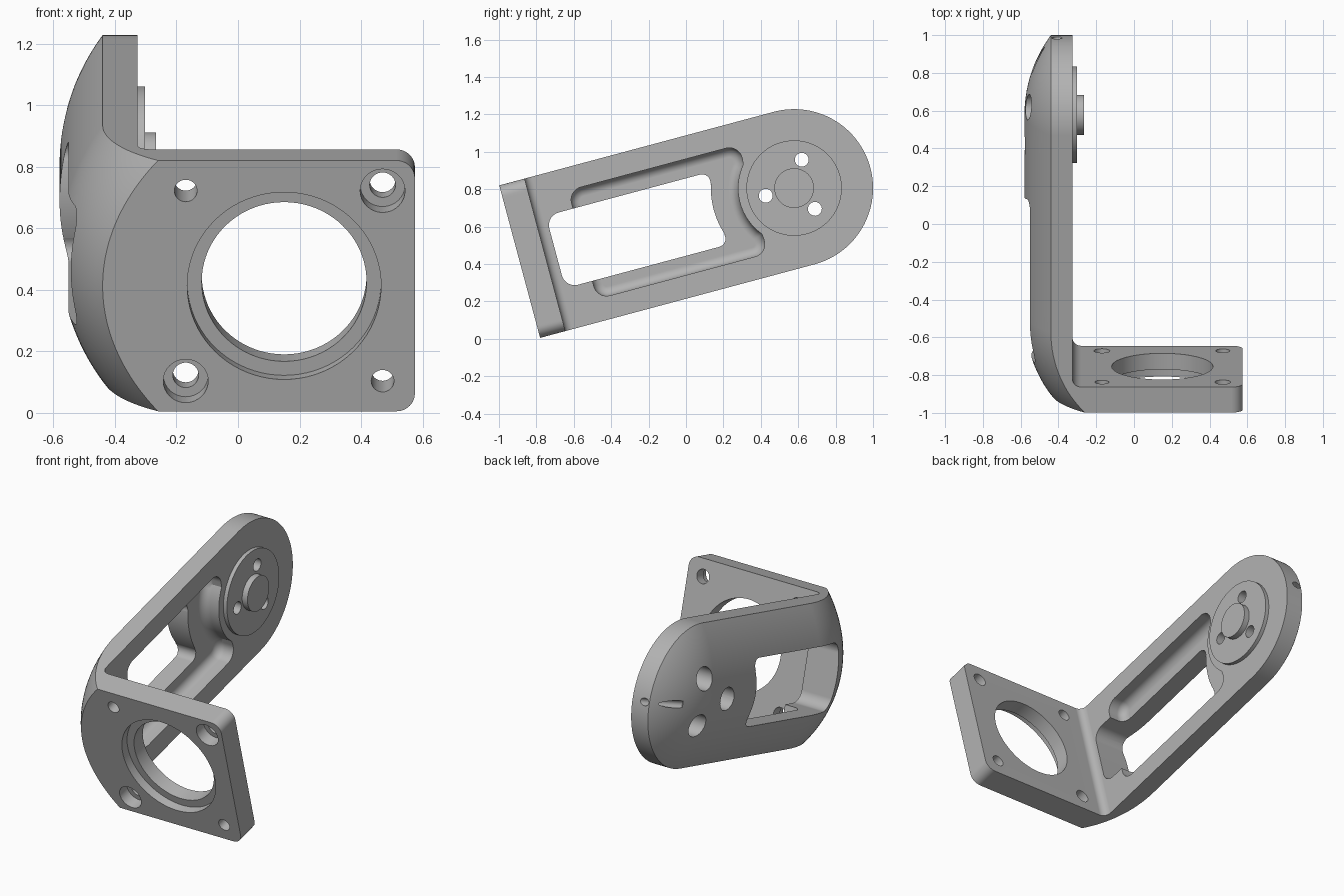
import bpy, bmesh, math
from mathutils import Matrix

if "Cube" in bpy.data.objects:
    bpy.data.objects.remove(bpy.data.objects["Cube"])

# Local frame: x across, y along the arm (0 = pivot), z over the arm width
R, FRONT, BACK, INNER, EDGE = 0.422, -1.519, -1.379, -0.326, 0.575

grey = bpy.data.materials.new("metal grey")
grey.diffuse_color = (0.45, 0.45, 0.45, 1)
grey.use_nodes = True
grey.node_tree.nodes["Principled BSDF"].inputs["Base Color"].default_value = grey.diffuse_color


def finish(bm, name):
    bmesh.ops.recalc_face_normals(bm, faces=bm.faces[:])
    me = bpy.data.meshes.new(name)
    bm.to_mesh(me)
    bm.free()
    ob = bpy.data.objects.new(name, me)
    bpy.context.collection.objects.link(ob)
    return ob


def rounded(pts, n=8):
    """Points (a, b, radius) -> outline with rounded corners."""
    out = []
    for i, (a, b, r) in enumerate(pts):
        if r == 0:
            out.append((a, b))
            continue
        p, q = pts[i - 1], pts[(i + 1) % len(pts)]
        d1, d2 = [((k[0] - a) / math.hypot(k[0] - a, k[1] - b),
                   (k[1] - b) / math.hypot(k[0] - a, k[1] - b)) for k in (p, q)]
        half = math.acos(d1[0] * d2[0] + d1[1] * d2[1]) / 2
        t = r / math.tan(half)
        bx, by = d1[0] + d2[0], d1[1] + d2[1]
        s = r / math.sin(half) / math.hypot(bx, by)
        cx, cy = a + bx * s, b + by * s
        a0 = math.atan2(b + d1[1] * t - cy, a + d1[0] * t - cx)
        a1 = math.atan2(b + d2[1] * t - cy, a + d2[0] * t - cx)
        da = (a1 - a0 + math.pi) % (2 * math.pi) - math.pi
        out += [(cx + r * math.cos(a0 + da * k / n), cy + r * math.sin(a0 + da * k / n))
                for k in range(n + 1)]
    return out


def circle(ca, cb, r, n=48):
    return [(ca + r * math.cos(2 * math.pi * k / n), cb + r * math.sin(2 * math.pi * k / n))
            for k in range(n)]


def prism(name, outline, axis, lo, hi, bevel=0):
    place = {'x': lambda a, b, h: (h, a, b), 'y': lambda a, b, h: (a, h, b),
             'z': lambda a, b, h: (a, b, h)}[axis]
    bm = bmesh.new()
    low = [bm.verts.new(place(a, b, lo)) for a, b in outline]
    top = [bm.verts.new(place(a, b, hi)) for a, b in outline]
    floor = bm.faces.new(low)
    bm.faces.new(top)
    for i in range(len(low)):
        bm.faces.new((low[i - 1], low[i], top[i], top[i - 1]))
    bmesh.ops.recalc_face_normals(bm, faces=bm.faces[:])
    if bevel:
        bmesh.ops.bevel(bm, geom=floor.edges[:], offset=bevel, segments=6, profile=0.5,
                        affect='EDGES', clamp_overlap=False)
    return finish(bm, name)


# Solid block: domed outer skin, rounded toward the front, extruded to the plate edge
def skin_x(u, v):
    x = -0.58 + 0.706 - math.sqrt(0.706 ** 2 - min(R, math.hypot(max(u, 0), v)) ** 2)
    s = max(0, (-1.08 - u) / (-1.08 - FRONT))
    return x + (0.14 + 0.04 * (v / R) ** 2) * (1 - math.sqrt(1 - (0.74 * s) ** 2)) / 0.3274


bm = bmesh.new()
cols = []
for j in range(65):
    phi = math.pi * (j / 64 - 0.5)
    v, tip = R * math.sin(phi), R * math.cos(phi)
    us = [FRONT + (-1.08 - FRONT) * k / 14 for k in range(14)]
    us += [-1.08 * (1 - k / 6) for k in range(6)]
    us += [tip * math.sin(math.pi / 2 * k / 16) for k in range(17)]
    cols.append([bm.verts.new((skin_x(u, v), u, v)) for u in us])
for c, d in zip(cols, cols[1:]):
    for k in range(len(c) - 1):
        bm.faces.new((c[k], c[k + 1], d[k + 1], d[k]))
bmesh.ops.remove_doubles(bm, verts=bm.verts[:], dist=1e-5)
ext = bmesh.ops.extrude_face_region(bm, geom=bm.faces[:])
for e in ext['geom']:
    if isinstance(e, bmesh.types.BMVert):
        over = min(0.06, max(0, abs(e.co.z) - (R - 0.06)))
        e.co.x = EDGE - 0.06 + math.sqrt(max(0, 0.06 ** 2 - over ** 2))
bracket = finish(bm, "angle_bracket")


def combine(tool, op='DIFFERENCE'):
    m = bracket.modifiers.new("cut", 'BOOLEAN')
    m.operation, m.object, m.solver = op, tool, 'EXACT'
    bpy.context.view_layer.objects.active = bracket
    bpy.ops.object.modifier_apply(modifier=m.name)
    bpy.data.objects.remove(tool)


# Space between arm and plate, with an inside fillet
combine(prism("inside_space", rounded([(INNER, BACK, 0.045), (1, BACK, 0), (1, 1, 0),
                                       (INNER, 1, 0)]), 'z', -1, 1))


# Arm pocket and through window, both ending in an arc around the pivot
def arc(r, half, n=16):
    return [(r * math.cos(a), r * math.sin(a), 0) for a in
            [math.pi + math.radians(half) * (1 - 2 * k / n) for k in range(n + 1)]]


pocket = [(-1.17, -0.3, 0.07), (-0.22, -0.3, 0.07)] + arc(0.3, 40) + \
         [(-0.22, 0.3, 0.07), (-1.17, 0.3, 0.07)]
window = [(-1.32, -0.2, 0.07), (-0.385, -0.2, 0.045)] + arc(0.445, 19) + \
         [(-0.385, 0.2, 0.045), (-1.32, 0.2, 0.07)]
combine(prism("pocket", rounded(pocket), 'x', -0.436, -0.2, 0.05))
combine(prism("window", rounded(window), 'x', -0.8, -0.2))

# Pivot disc and hub
combine(prism("pivot_disc", circle(0, 0, 0.255, 80), 'x', -0.35, -0.302), 'UNION')
combine(prism("pivot_hub", circle(0, 0, 0.106), 'x', -0.35, -0.266), 'UNION')

# Three counterbored pivot holes
for deg in (60, 180, 300):
    a, b = 0.157 * math.cos(math.radians(deg)), 0.157 * math.sin(math.radians(deg))
    combine(prism("pivot_hole", circle(a, b, 0.037, 32), 'x', -0.8, -0.2))
    combine(prism("pivot_counterbore", circle(a, b, 0.068, 32), 'x', -0.8, -0.42))

# Large stepped bore and corner screw holes in the plate
combine(prism("bore", circle(0.15, 0, 0.268, 80), 'y', -1.7, -1.3))
combine(prism("bore_step", circle(0.15, 0, 0.315, 80), 'y', -1.7, -1.467))
for sx in (-1, 1):
    for sz in (-1, 1):
        big = sx == sz
        c = (0.15 + 0.32 * sx, 0.32 * sz)
        combine(prism("screw_hole", circle(*c, 0.042 if big else 0.037, 32), 'y', -1.7, -1.3))
        if big:
            combine(prism("screw_counterbore", circle(*c, 0.073, 32), 'y', -1.7, -1.445))

# Index groove at the arm tip, sloping down to the rim
groove = prism("index_groove", circle(0, 0, 0.022, 24), 'y', 0, 0.4)
groove.data.transform(Matrix.Translation((-0.55, 0.24, 0)) @
                      Matrix.Rotation(math.radians(-38), 4, 'Z'))
combine(groove)

# Tilt into place, colour and shade
bracket.data.transform(Matrix.Translation((0, 0.578, 0.806)) @
                       Matrix.Rotation(math.radians(15), 4, 'X'))
bracket.data.materials.clear()
bracket.data.materials.append(grey)
for p in bracket.data.polygons:
    p.material_index = 0
bpy.ops.object.select_all(action='DESELECT')
bracket.select_set(True)
bpy.context.view_layer.objects.active = bracket
bpy.ops.object.shade_smooth_by_angle(angle=math.radians(30))
bracket.modifiers.new("even_shading", 'WEIGHTED_NORMAL').keep_sharp = True
